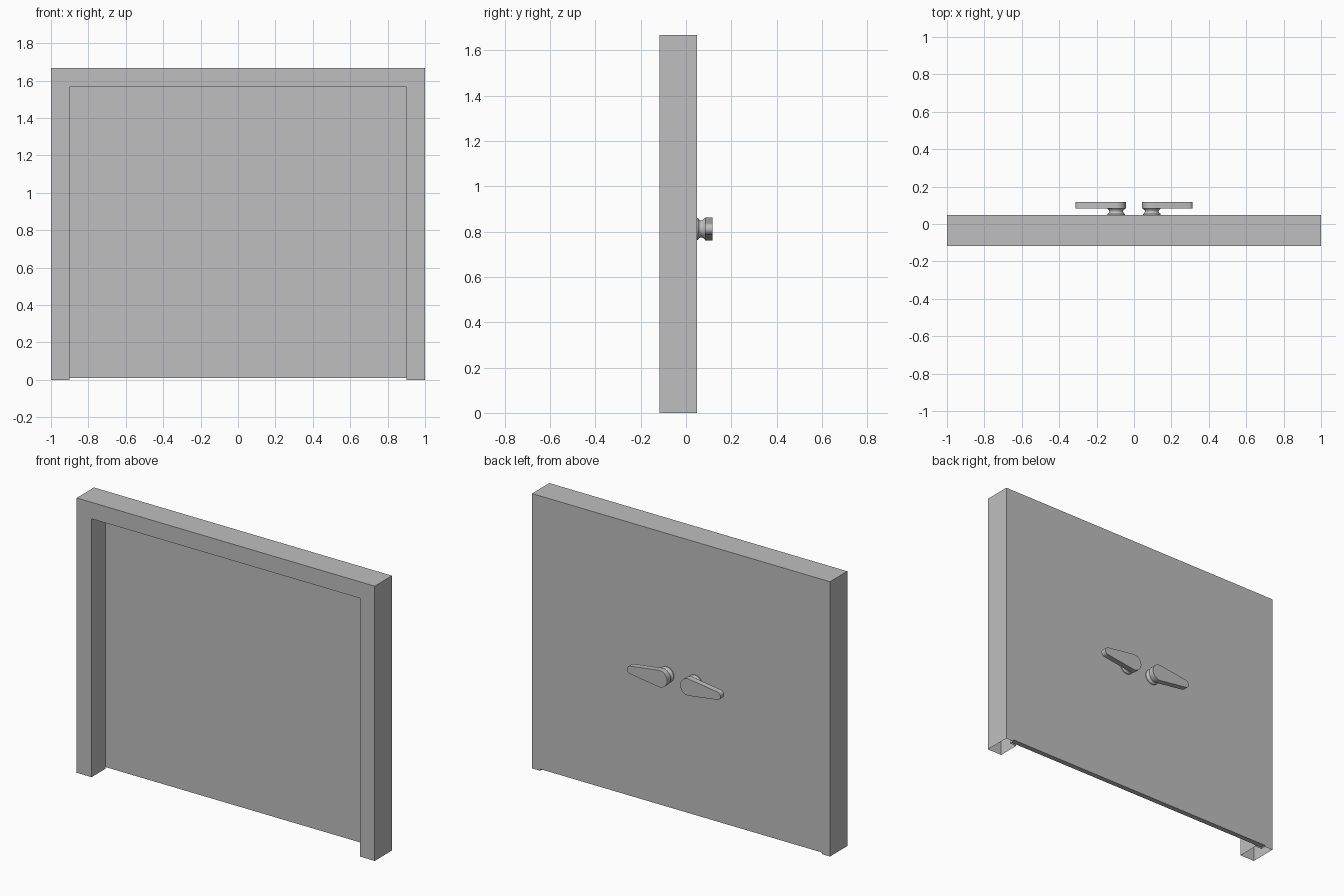
import bpy, bmesh
from math import acos, cos, sin, pi, radians

if "Cube" in bpy.data.objects:
    bpy.data.objects.remove(bpy.data.objects["Cube"])

grey = bpy.data.materials.new("plain grey")
grey.use_nodes = True
colour = (0.52, 0.52, 0.52, 1)
grey.diffuse_color = colour
grey.node_tree.nodes["Principled BSDF"].inputs["Base Color"].default_value = colour

HEIGHT = 1.667
FRONT, BACK = -0.118, 0.048      # frame depth
PANEL_FRONT = 0.016
LIP, JAMB = 0.055, 0.1           # frame width behind and before the panel


def finish(name, bm, smooth=False):
    bmesh.ops.recalc_face_normals(bm, faces=bm.faces[:])
    mesh = bpy.data.meshes.new(name)
    bm.to_mesh(mesh)
    bm.free()
    mesh.materials.append(grey)
    obj = bpy.data.objects.new(name, mesh)
    bpy.context.collection.objects.link(obj)
    if smooth:
        bpy.ops.object.select_all(action="DESELECT")
        obj.select_set(True)
        bpy.context.view_layer.objects.active = obj
        bpy.ops.object.shade_smooth_by_angle(angle=radians(35))
    return obj


# Door frame: a rebated section swept up, across and down, open at the feet
bm = bmesh.new()
section = [(0, FRONT), (0, BACK), (LIP, BACK), (LIP, PANEL_FRONT),
           (JAMB, PANEL_FRONT), (JAMB, FRONT)]
rings = []
for side, top in ((-1, False), (-1, True), (1, True), (1, False)):
    rings.append([bm.verts.new((side * (1 - inset), y, HEIGHT - inset if top else 0))
                  for inset, y in section])
for a, b in zip(rings, rings[1:]):
    for i in range(len(section)):
        j = (i + 1) % len(section)
        bm.faces.new((a[i], a[j], b[j], b[i]))
finish("door_frame", bm)

# Door panel: seated in the rebate, clear of the floor
bm = bmesh.new()
bmesh.ops.create_cube(bm, size=1)
low, high = 0.01, HEIGHT - LIP
for v in bm.verts:
    v.co = ((1 - LIP) * (1 if v.co.x > 0 else -1),
            BACK if v.co.y > 0 else PANEL_FRONT,
            high if v.co.z > 0 else low)
finish("door_panel", bm)

# Lever handles on the back, pointing away from each other
PIVOT_X, HANDLE_Z = 0.095, 0.812
BIG, SMALL, REACH = 0.051, 0.024, 0.195
LEVER_IN, LEVER_OUT = 0.083, 0.118


def arc(cx, radius, start, end, steps):
    return [(cx + radius * cos(start + (end - start) * i / steps),
             radius * sin(start + (end - start) * i / steps)) for i in range(steps + 1)]


def lever(name, side):
    bm = bmesh.new()
    t = acos((BIG - SMALL) / REACH)
    outline = arc(REACH, SMALL, -t, t, 10) + arc(0, BIG, t, 2 * pi - t, 20)
    face = bm.faces.new([bm.verts.new((side * (PIVOT_X + x), LEVER_IN, HANDLE_Z + z))
                         for x, z in outline])
    result = bmesh.ops.extrude_face_region(bm, geom=[face], use_keep_orig=True)
    moved = [g for g in result["geom"] if isinstance(g, bmesh.types.BMVert)]
    bmesh.ops.translate(bm, verts=moved, vec=(0, LEVER_OUT - LEVER_IN, 0))
    finish(name, bm, True)


def neck(name, side):
    bm = bmesh.new()
    profile = [(0.048, BACK), (0.048, 0.053), (0.041, 0.058), (0.037, 0.064),
               (0.037, 0.070), (0.041, 0.077), (0.048, LEVER_IN)]
    x = side * PIVOT_X
    verts = [bm.verts.new((x + r, y, HANDLE_Z)) for r, y in profile]
    edges = [bm.edges.new(pair) for pair in zip(verts, verts[1:])]
    bmesh.ops.spin(bm, geom=verts + edges, cent=(x, 0, HANDLE_Z), axis=(0, 1, 0),
                   angle=2 * pi, steps=32, use_merge=True)
    bmesh.ops.remove_doubles(bm, verts=bm.verts[:], dist=0.0001)
    finish(name, bm, True)


for label, side in (("left", 1), ("right", -1)):
    lever(label + "_handle_lever", side)
    neck(label + "_handle_neck", side)
